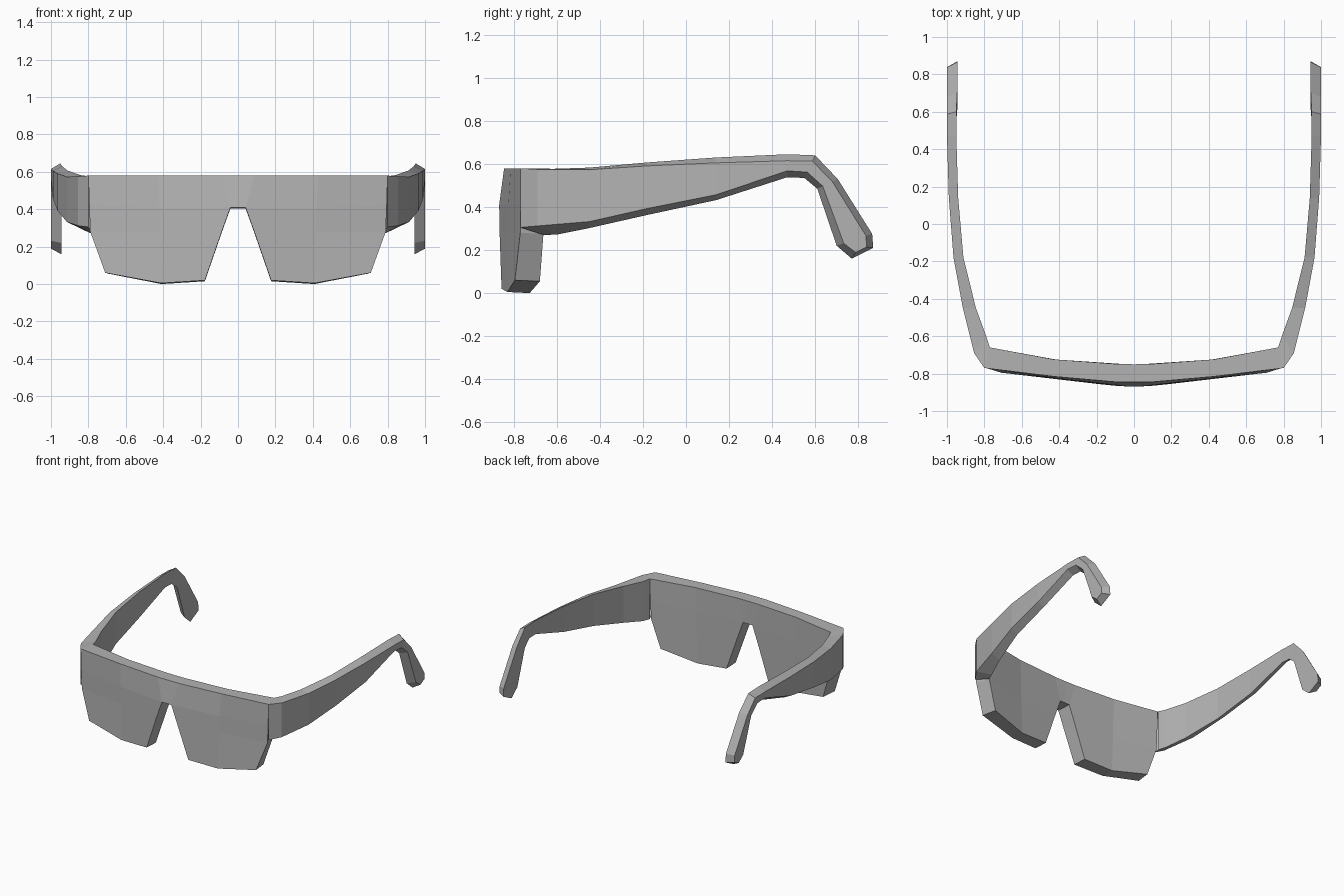
import bpy, bmesh
from mathutils import Vector

if "Cube" in bpy.data.objects:
    bpy.data.objects.remove(bpy.data.objects["Cube"], do_unlink=True)

grey = bpy.data.materials.new("matte grey")
grey.use_nodes = True
colour = (0.45, 0.45, 0.45, 1)
grey.diffuse_color = colour
grey.node_tree.nodes["Principled BSDF"].inputs["Base Color"].default_value = colour


def make_object(name, points, faces, sides):
    """Build one flat-shaded object from a half shape, once for each side sign."""
    bm = bmesh.new()
    for side in sides:
        verts = [bm.verts.new((side * x, y, z)) for x, y, z in points]
        for face in faces:
            bm.faces.new([verts[i] for i in face])
    bmesh.ops.remove_doubles(bm, verts=bm.verts, dist=0.0005)
    bmesh.ops.recalc_face_normals(bm, faces=bm.faces)
    mesh = bpy.data.meshes.new(name)
    bm.to_mesh(mesh)
    bm.free()
    mesh.materials.append(grey)
    obj = bpy.data.objects.new(name, mesh)
    bpy.context.collection.objects.link(obj)
    return obj


# Visor: rows of front points from the centre outwards, top edge to bottom edge
rows = [
    [(0, -.845, .58), (.09, -.845, .58), (.43, -.815, .58), (.8, -.77, .58)],
    [(0, -.868, .41), (.04, -.868, .41), (.42, -.825, .41), (.795, -.77, .42)],
    [None, (.087, -.866, .28), (.42, -.825, .28), (.79, -.77, .28)],
    [None, (.177, -.857, .02), (.41, -.83, .005), (.71, -.795, .06)],
]


def back_point(p):
    """Matching point on the more strongly curved rear surface."""
    bend = p[0] / .8
    return (p[0] - .03 * bend ** 4, -.75 + .09 * bend ** 2, max(p[2] - .005, 0)
            if p[2] < .5 else p[2])


front, index = [], {}
for r, row in enumerate(rows):
    for c, p in enumerate(row):
        if p:
            index[r, c] = len(front)
            front.append(p)
count = len(front)

panels = []
for r in range(len(rows) - 1):
    for c in range(3):
        corners = [(r, c), (r, c + 1), (r + 1, c + 1), (r + 1, c)]
        if all(k in index for k in corners):
            panels.append([index[k] for k in corners])

# Close the rim wherever a panel edge is used once, except on the centre plane
edges = [(f[i], f[(i + 1) % 4]) for f in panels for i in range(4)]
rim = [(a, b) for a, b in edges
       if (b, a) not in edges and front[a][0] + front[b][0] > 0]
faces = list(panels)
faces += [[i + count for i in reversed(f)] for f in panels]
faces += [[b, a, a + count, b + count] for a, b in rim]
make_object("visor", front + [back_point(p) for p in front], faces, (1, -1))

# Temple arm sections: outer x, inner x, top (y, z), bottom (y, z) of the inner
# edge, top and bottom inset of the outer edge, and its forward shift
sections = [
    (.80, .77, (-.66, .58), (-.66, .27), 0, .035, .11),
    (.855, .79, (-.6, .575), (-.6, .272), 0, .04, .09),
    (.915, .845, (-.45, .583), (-.45, .302), .01, .03, 0),
    (.965, .912, (-.18, .607), (-.18, .363), .016, .03, 0),
    (.99, .94, (.14, .63), (.14, .432), .025, .025, 0),
    (1, .95, (.47, .645), (.47, .538), .03, .03, 0),
    (1, .95, (.6, .64), (.55, .535), .03, .03, 0),
    (1, .945, (.705, .53), (.61, .485), .028, .028, 0),
    (1, .945, (.865, .275), (.7, .22), .03, .035, 0),
    (1, .945, (.87, .21), (.77, .16), .035, .02, 0),
]
ring_points = []
for outer, inner, top, bottom, inset_top, inset_bottom, shift in sections:
    top, bottom = Vector(top), Vector(bottom)
    down = (bottom - top).normalized()
    outer_top = top + down * inset_top
    outer_bottom = bottom - down * inset_bottom
    ring_points += [
        (outer, outer_top.x - shift, outer_top.y),
        (inner, top.x, top.y),
        (inner, bottom.x, bottom.y),
        (outer, outer_bottom.x - shift, outer_bottom.y),
    ]
# Lift the outer tip so the end slopes like the other edges
for k in (-1, -4):
    x, y, z = ring_points[k]
    ring_points[k] = (x, y, z + .02)

arm_faces = []
for s in range(len(sections) - 1):
    a = 4 * s
    for i in range(4):
        j = (i + 1) % 4
        arm_faces.append([a + i, a + j, a + j + 4, a + i + 4])
last = 4 * (len(sections) - 1)
arm_faces.append([last, last + 1, last + 2, last + 3])

for name, side in (("left_arm", 1), ("right_arm", -1)):
    make_object(name, ring_points, arm_faces, (side,))
